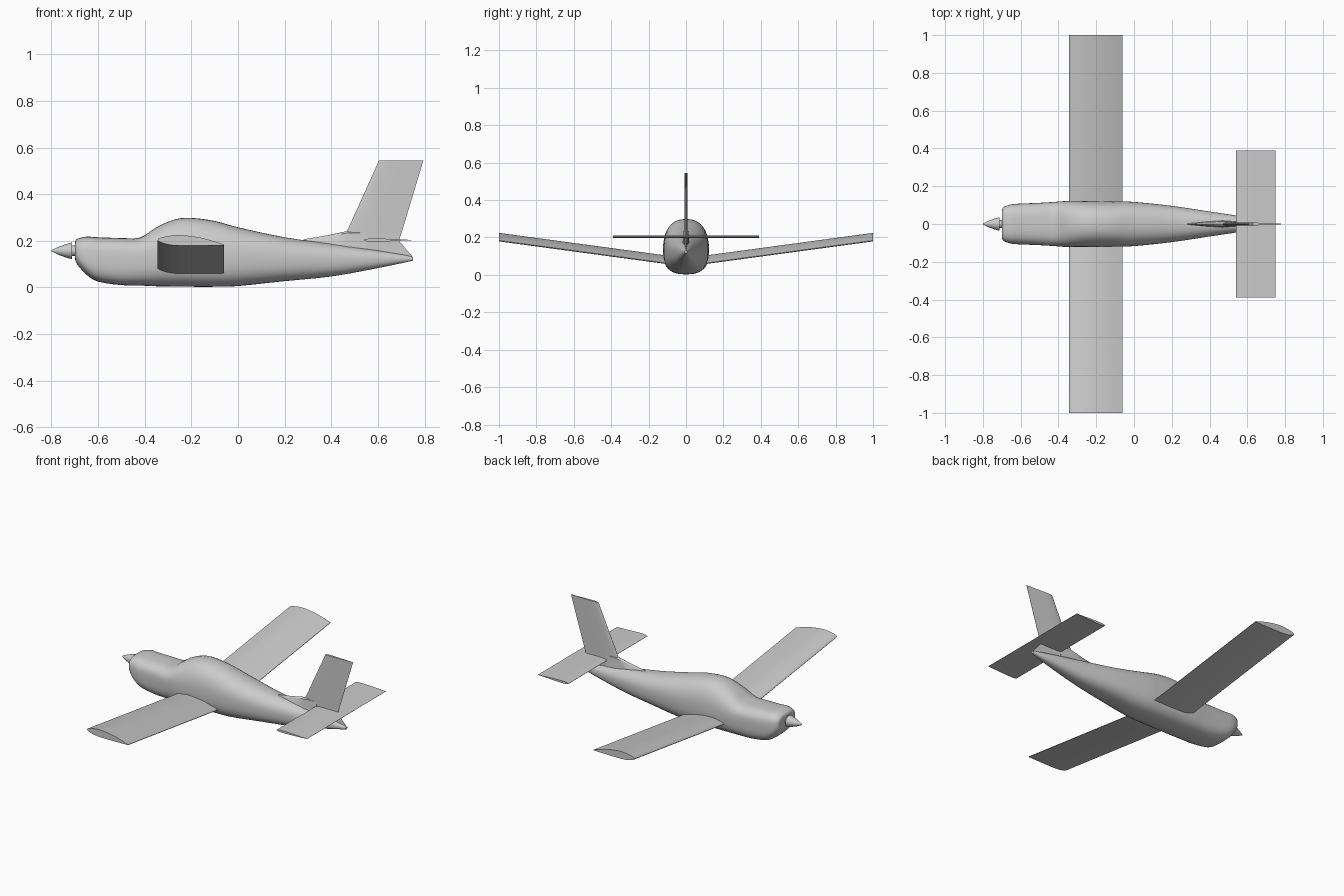
import bpy, bmesh, math
from mathutils import Vector

old = bpy.data.objects.get("Cube")
if old:
    bpy.data.objects.remove(old, do_unlink=True)

paint = bpy.data.materials.new("light grey paint")
paint.use_nodes = True
paint.diffuse_color = (0.6, 0.6, 0.6, 1)
paint.node_tree.nodes["Principled BSDF"].inputs["Base Color"].default_value = (0.6, 0.6, 0.6, 1)


def loft(name, rings, angle=40):
    """Skin a list of closed rings and cap both ends."""
    bm = bmesh.new()
    loops = [[bm.verts.new(p) for p in ring] for ring in rings]
    n = len(loops[0])
    for a, b in zip(loops, loops[1:]):
        for i in range(n):
            j = (i + 1) % n
            bm.faces.new((a[i], a[j], b[j], b[i]))
    bm.faces.new(loops[0])
    bm.faces.new(loops[-1])
    bmesh.ops.recalc_face_normals(bm, faces=bm.faces)
    mesh = bpy.data.meshes.new(name)
    bm.to_mesh(mesh)
    bm.free()
    mesh.materials.append(paint)
    obj = bpy.data.objects.new(name, mesh)
    bpy.context.collection.objects.link(obj)
    bpy.ops.object.select_all(action='DESELECT')
    obj.select_set(True)
    bpy.context.view_layer.objects.active = obj
    bpy.ops.object.shade_smooth_by_angle(angle=math.radians(angle))
    return obj


def smooth_rows(rows, steps=3):
    """Catmull-Rom resampling of a table of stations."""
    out = []
    for i in range(len(rows) - 1):
        a, b = rows[max(i - 1, 0)], rows[i]
        c, d = rows[i + 1], rows[min(i + 2, len(rows) - 1)]
        for s in range(steps):
            t = s / steps
            out.append([q + 0.5 * t * (r - p + t * (2*p - 5*q + 4*r - w + t * (3*(q - r) + w - p)))
                        for p, q, r, w in zip(a, b, c, d)])
    return out + [rows[-1]]


def body_ring(x, half, low, high, waist, power, count=40):
    """Rounded-box section with separate upper and lower halves."""
    ring = []
    for i in range(count):
        t = 2 * math.pi * i / count
        c, s = math.cos(t), math.sin(t)
        e = 2 / (power if s > 0 else power + 0.3)
        y = half * math.copysign(abs(c) ** e, c)
        rise = (high - waist) if s > 0 else (waist - low)
        ring.append((x, y, waist + rise * math.copysign(abs(s) ** e, s)))
    return ring


# Fuselage: x, half width, bottom, top, waist height, squareness
stations = [
    (-.70, .070, .125, .195, .16, 2.6),
    (-.69, .090, .100, .208, .155, 2.8),
    (-.65, .104, .055, .218, .14, 3),
    (-.60, .108, .025, .215, .13, 3),
    (-.50, .112, .010, .212, .13, 3),
    (-.42, .117, .008, .214, .13, 2.8),
    (-.35, .122, .005, .258, .13, 2.5),
    (-.27, .123, .004, .292, .13, 2.4),
    (-.20, .122, .003, .298, .13, 2.4),
    (-.10, .120, .003, .285, .13, 2.4),
    (.00, .117, .006, .258, .13, 2.4),
    (.20, .096, .027, .215, .125, 2.3),
    (.40, .066, .047, .187, .12, 2.2),
    (.60, .036, .083, .158, .12, 2.1),
    (.72, .014, .108, .138, .122, 2),
    (.75, .008, .115, .130, .122, 2),
]
loft("fuselage", [body_ring(*row) for row in smooth_rows(stations)])

# Spinner and its hub: x, radius
for name, profile in (
        ("propeller_spinner", [(-.80, .002), (-.77, .017), (-.74, .028), (-.712, .036)]),
        ("propeller_hub", [(-.713, .022), (-.695, .022)])):
    loft(name, [[(x, r * math.cos(t * math.pi / 12), .157 + r * math.sin(t * math.pi / 12))
                 for t in range(24)] for x, r in profile])

# Wing: flat-bottomed section swept outwards with dihedral
upper = smooth_rows([(-.345, .203), (-.335, .212), (-.30, .220), (-.25, .2245),
                     (-.18, .217), (-.12, .203), (-.06, .184)])
lower = smooth_rows([(-.06, .181), (-.18, .179), (-.28, .181), (-.33, .193), (-.344, .201)])
for side, name in ((1, "left_wing"), (-1, "right_wing")):
    loft(name, [[(x, side * y, z - .135 * (1 - y)) for x, z in upper + lower]
                for y in (.03, 1)])


def foil(front, rear, thick, count=12):
    """Symmetric streamlined section as (chord point, offset) pairs."""
    half = []
    for i in range(count + 1):
        u = (i / count) ** 2
        h = 2.6 * (math.sqrt(u) - u) * (1 - .35 * u) + .04 * u
        half.append((front + (rear - front) * u, thick / 2 * h * 1.5))
    return half + [(c, -h) for c, h in half[:0:-1]]


# Tailplane
loft("tailplane", [[(x, y, .203 + h) for x, h in foil(.54, .75, .015)] for y in (-.39, .39)])

# Fin: height, leading edge, trailing edge, thickness
fin = [(.13, .47, .75, .018), (.20, .46, .69, .018), (.24, .467, .703, .018), (.545, .605, .795, .015)]
loft("tail_fin", [[(x, h, z) for x, h in foil(a, b, t)] for z, a, b, t in fin])

# Low fillet ahead of the fin
fillet = [(.28, .004, .206), (.38, .016, .223), (.47, .020, .242), (.55, .012, .242)]
loft("fin_fillet", [[(x, -w, .15), (x, w, .15), (x, w * .6, z - .008), (x, 0, z), (x, -w * .6, z - .008)]
                    for x, w, z in fillet])
